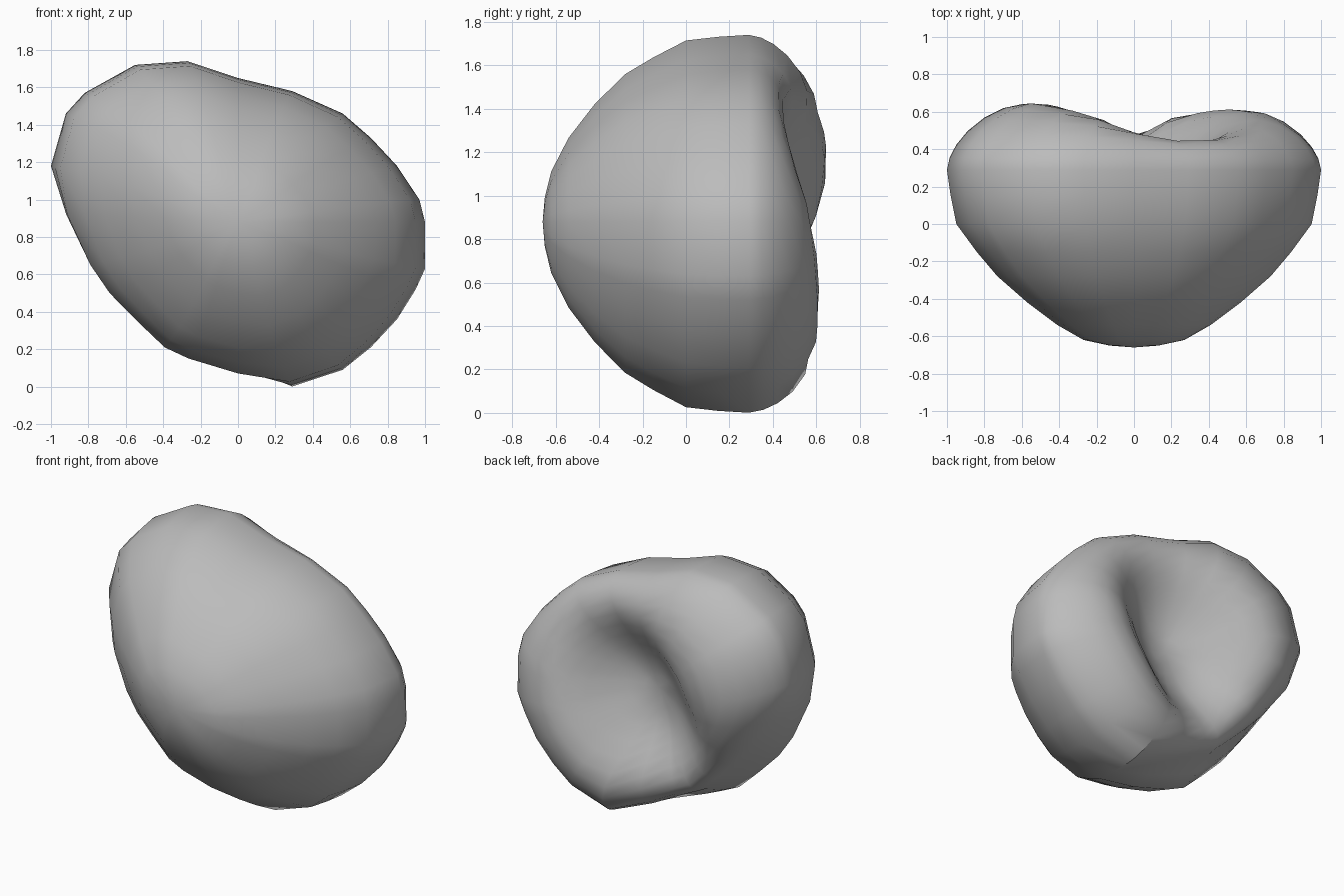
import bpy
import bmesh
from math import exp

cube = bpy.data.objects.get("Cube")
if cube:
    bpy.data.objects.remove(cube, do_unlink=True)

# Widest outline (x, z) of the body
OUTLINE = [
    (-1, 1.18), (-.92, 1.46), (-.82, 1.57), (-.55, 1.72), (-.27, 1.74),
    (0, 1.65), (.29, 1.58), (.56, 1.46), (.71, 1.33), (.85, 1.18),
    (.97, 1), (1, .88), (1, .63), (.95, .52), (.85, .36), (.71, .21),
    (.56, .09), (.29, 0), (0, .06), (-.27, .15), (-.4, .21),
    (-.55, .35), (-.7, .5), (-.81, .65), (-.95, .92),
]
MID_Z = 0.88
RIM_Y = 0.29

# Rounded front, nose to rim: x scale, z scale, y, swell of the lower right side
FRONT = [
    (.13, .13, -.65, 0), (.27, .27, -.62, .01), (.41, .45, -.54, .02),
    (.57, .63, -.42, .03), (.73, .79, -.28, .05), (.84, .88, -.15, .06),
    (.95, .97, 0, .03), (.98, .99, .15, -.04), (1, 1, RIM_Y, -.13),
]
BACK = [.985, .95, .89, .8, .7, .6, .5, .4, .3, .2, .1]


def lean(x, z):
    """How far an outline point lies toward the lower right side, 0 to 1."""
    return min(1, max(0, (-0.64 * x - 0.77 * (z - MID_Z) - 0.49) / 0.25))


def back_depth(r, x, z):
    """Domed back with a diagonal hollow between two lobes."""
    across = 0.85 * x - 0.53 * (z - 0.82)
    along = 0.53 * x + 0.85 * (z - 0.82)
    dome = RIM_Y + (0.43 - 0.1 * max(0, along)) * (1 - r ** 3) ** 0.6
    spread = (across / 0.42) ** 2 + (along / 0.65) ** 2
    return dome - 0.43 * exp(-spread ** 1.25) * (1 - r ** 4)


def bridge(bm, a, b):
    n = len(a)
    for i in range(n):
        j = (i + 1) % n
        bm.faces.new((a[i], a[j], b[j], b[i]))


def cap(bm, ring, tip):
    for i in range(len(ring)):
        bm.faces.new((ring[i], ring[(i + 1) % len(ring)], tip))


bm = bmesh.new()
rings = []
for sx, sz, y, swell in FRONT:
    ring = []
    for x, z in OUTLINE:
        extra = swell * lean(x, z)
        ring.append(bm.verts.new((x * (sx + extra), y,
                                  MID_Z + (z - MID_Z) * (sz + extra))))
    rings.append(ring)
for r in BACK:
    ring = []
    for ox, oz in OUTLINE:
        s = r * (1 + FRONT[-1][3] * lean(ox, oz))
        x, z = ox * s, MID_Z + (oz - MID_Z) * s
        ring.append(bm.verts.new((x, back_depth(r, x, z), z)))
    rings.append(ring)

for a, b in zip(rings, rings[1:]):
    bridge(bm, a, b)
cap(bm, rings[0], bm.verts.new((0, -.66, MID_Z)))
cap(bm, rings[-1], bm.verts.new((0, back_depth(0, 0, MID_Z), MID_Z)))
bmesh.ops.recalc_face_normals(bm, faces=bm.faces)

mesh = bpy.data.meshes.new("bean_body")
bm.to_mesh(mesh)
bm.free()
body = bpy.data.objects.new("bean_body", mesh)
bpy.context.collection.objects.link(body)

# Plain grey
grey = bpy.data.materials.new("plain_grey")
grey.use_nodes = True
colour = (0.5, 0.5, 0.5, 1)
grey.diffuse_color = colour
grey.node_tree.nodes["Principled BSDF"].inputs["Base Color"].default_value = colour
mesh.materials.append(grey)

# Smooth shading with sharp creases kept
bpy.ops.object.select_all(action='DESELECT')
body.select_set(True)
bpy.context.view_layer.objects.active = body
bpy.ops.object.shade_smooth_by_angle(angle=0.6)
